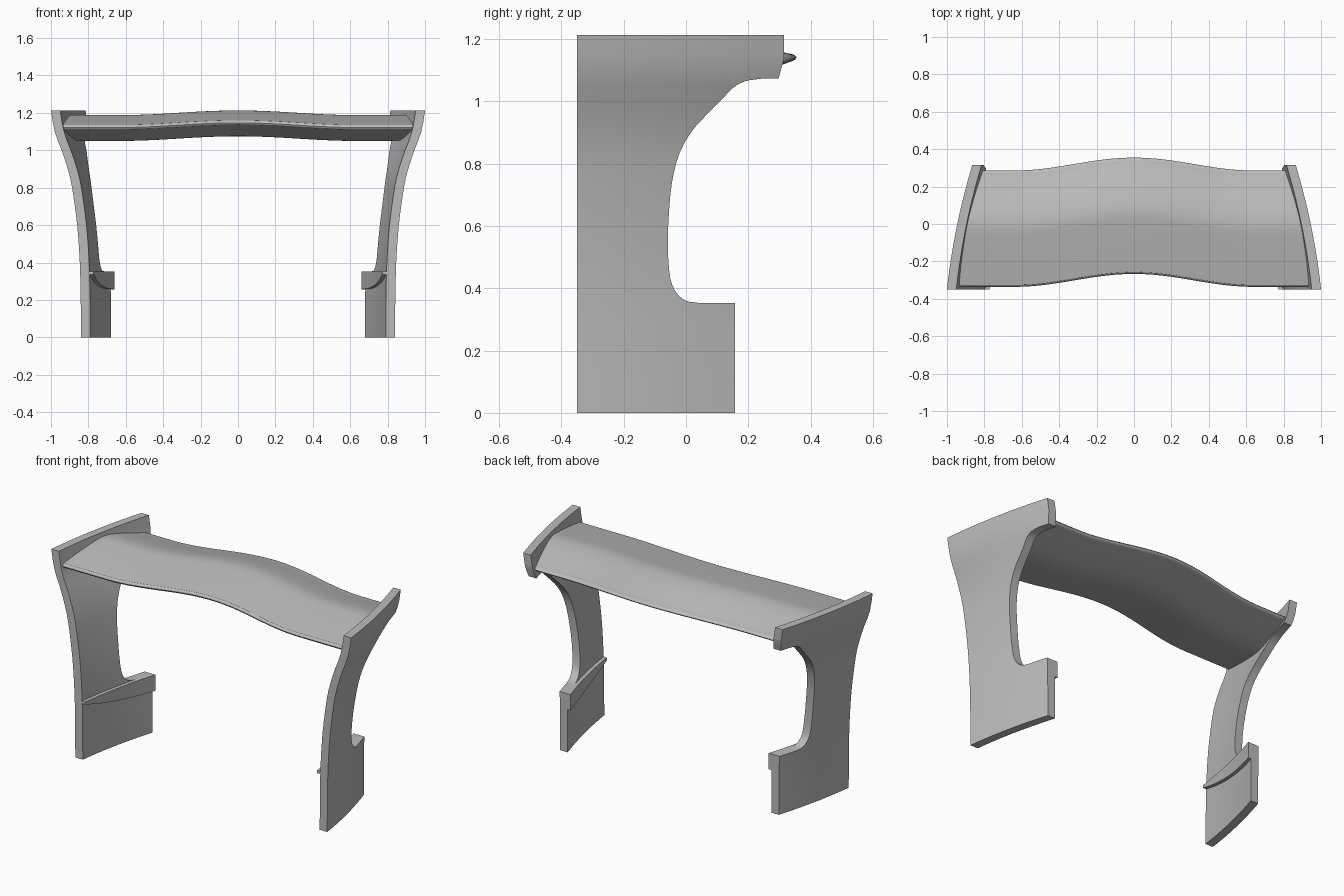
import bpy, bmesh, math
from mathutils import Vector

if "Cube" in bpy.data.objects:
    bpy.data.objects.remove(bpy.data.objects["Cube"], do_unlink=True)

grey = bpy.data.materials.new("plain_grey")
grey.use_nodes = True
COLOUR = (0.5, 0.5, 0.5, 1)
grey.diffuse_color = COLOUR
grey.node_tree.nodes["Principled BSDF"].inputs["Base Color"].default_value = COLOUR

THICK = 0.05


def spline(pts, steps):
    """Smooth open curve through 2D points."""
    p = [Vector(q) for q in pts]
    p = [2 * p[0] - p[1]] + p + [2 * p[-1] - p[-2]]
    out = []
    for a, b, c, d in zip(p, p[1:], p[2:], p[3:]):
        for i in range(steps):
            t = i / steps
            out.append(0.5 * (2 * b + (c - a) * t + (2 * a - 5 * b + 4 * c - d) * t * t
                              + (3 * b - a - 3 * c + d) * t ** 3))
    return out + [p[-2]]


# Outward flare of the side panels: (height, outer x) at the front edge
FLARE = spline([(0, 0.84), (0.2, 0.841), (0.4, 0.846), (0.6, 0.86), (0.8, 0.887), (0.9, 0.91),
                (1.0, 0.943), (1.06, 0.967), (1.12, 0.985), (1.213, 1.0)], 6)


def outer_x(y, z):
    z = min(max(z, 0), 1.213)
    x = FLARE[-1].y
    for a, b in zip(FLARE, FLARE[1:]):
        if z <= b.x:
            x = a.y + (b.y - a.y) * (z - a.x) / (b.x - a.x)
            break
    d = y + 0.35
    more = 1 + 0.22 * min(max((1.1 - z) / 0.6, 0), 1)
    return x - more * (0.106 * d + 0.146 * d * d)


def finish(bm, name):
    bmesh.ops.recalc_face_normals(bm, faces=bm.faces)
    mesh = bpy.data.meshes.new(name)
    bm.to_mesh(mesh)
    bm.free()
    obj = bpy.data.objects.new(name, mesh)
    bpy.context.collection.objects.link(obj)
    mesh.materials.append(grey)
    bpy.ops.object.select_all(action='DESELECT')
    obj.select_set(True)
    bpy.context.view_layer.objects.active = obj
    bpy.ops.object.shade_smooth_by_angle(angle=math.radians(35))
    return obj


def loft(rings, name):
    """Skin closed rings of points and cap both ends."""
    bm = bmesh.new()
    vs = [[bm.verts.new(p) for p in ring] for ring in rings]
    n = len(vs[0])
    for a, b in zip(vs, vs[1:]):
        for i in range(n):
            j = (i + 1) % n
            bm.faces.new((a[i], a[j], b[j], b[i]))
    bm.faces.new(vs[0])
    bm.faces.new(vs[-1])
    return finish(bm, name)


# Side panel outline (y, z), with the scooped rear edge
scoop = spline([(0.04, 0.353), (0.0, 0.36), (-0.03, 0.385), (-0.05, 0.43), (-0.058, 0.52),
                (-0.056, 0.62), (-0.045, 0.74), (-0.02, 0.835), (0.02, 0.905), (0.06, 0.95),
                (0.11, 1.0), (0.15, 1.042), (0.19, 1.064), (0.24, 1.072)], 3)
outline = [(-0.35, 0), (0.157, 0), (0.157, 0.353)] + [tuple(p) for p in scoop]
outline += [(0.297, 1.072), (0.315, 1.14), (0.315, 1.213), (-0.35, 1.213)]


def side_panel(side, name):
    bm = bmesh.new()
    bm.faces.new([bm.verts.new((0, y, z)) for y, z in outline])
    # slice into a grid so the panel can bend both ways
    cuts = [((0, 0, 0.05 * i), (0, 0, 1)) for i in range(1, 25)]
    cuts += [((0, -0.35 + 0.06 * i, 0), (0, 1, 0)) for i in range(1, 11)]
    for co, no in cuts:
        bmesh.ops.bisect_plane(bm, geom=bm.verts[:] + bm.edges[:] + bm.faces[:],
                               plane_co=co, plane_no=no, dist=0.0001)
    bmesh.ops.triangulate(bm, faces=[f for f in bm.faces if len(f.verts) > 4])
    for v in bm.verts:
        v.co.x = side * outer_x(v.co.y, v.co.z)
    new = bmesh.ops.extrude_face_region(bm, geom=bm.faces[:])["geom"]
    bmesh.ops.translate(bm, vec=(-side * THICK, 0, 0),
                        verts=[g for g in new if isinstance(g, bmesh.types.BMVert)])
    return finish(bm, name)


def inner_ledge(side, name):
    """Tapering lip along the inside of the lower panel."""
    rings = []
    for i in range(17):
        t = i / 16
        y = -0.35 + 0.507 * t
        low = 0.257 + 0.08 * (1 - t) ** 2
        x = outer_x(y, 0.3) - THICK
        rings.append([(side * (x + dx), y, z) for dx, z in
                      ((0.01, low), (-0.021, low), (-0.021, 0.353), (0.01, 0.353))])
    return loft(rings, name)


for side, word in ((1, "left"), (-1, "right")):
    side_panel(side, word + "_panel")
    inner_ledge(side, word + "_ledge")

# Crossing wing: thick double-sloped section (y, z), bowed in the middle
top = spline([(-0.336, 1.122), (-0.328, 1.133), (-0.3, 1.14), (-0.1, 1.176), (0.0, 1.188),
              (0.1, 1.172), (0.24, 1.133), (0.275, 1.125), (0.286, 1.115)], 4)
under = spline([(0.286, 1.115), (0.275, 1.105), (0.24, 1.095), (0.1, 1.06), (0.0, 1.05),
                (-0.1, 1.064), (-0.3, 1.106), (-0.328, 1.112), (-0.336, 1.122)], 4)
section = top[:-1] + under[:-1]
SPANS = 56
rings = []
for i in range(SPANS + 1):
    u = 2 * i / SPANS - 1
    ring = []
    for y, z in section:
        x = u * (outer_x(y, z) - THICK + 0.015)
        bow = 0.5 * (1 + math.cos(math.pi * min(abs(x) / 0.64, 1)))
        ring.append((x, y + 0.069 * bow, z + 0.025 * bow))
    rings.append(ring)
loft(rings, "cross_wing")

# Centre the depth of the whole model
